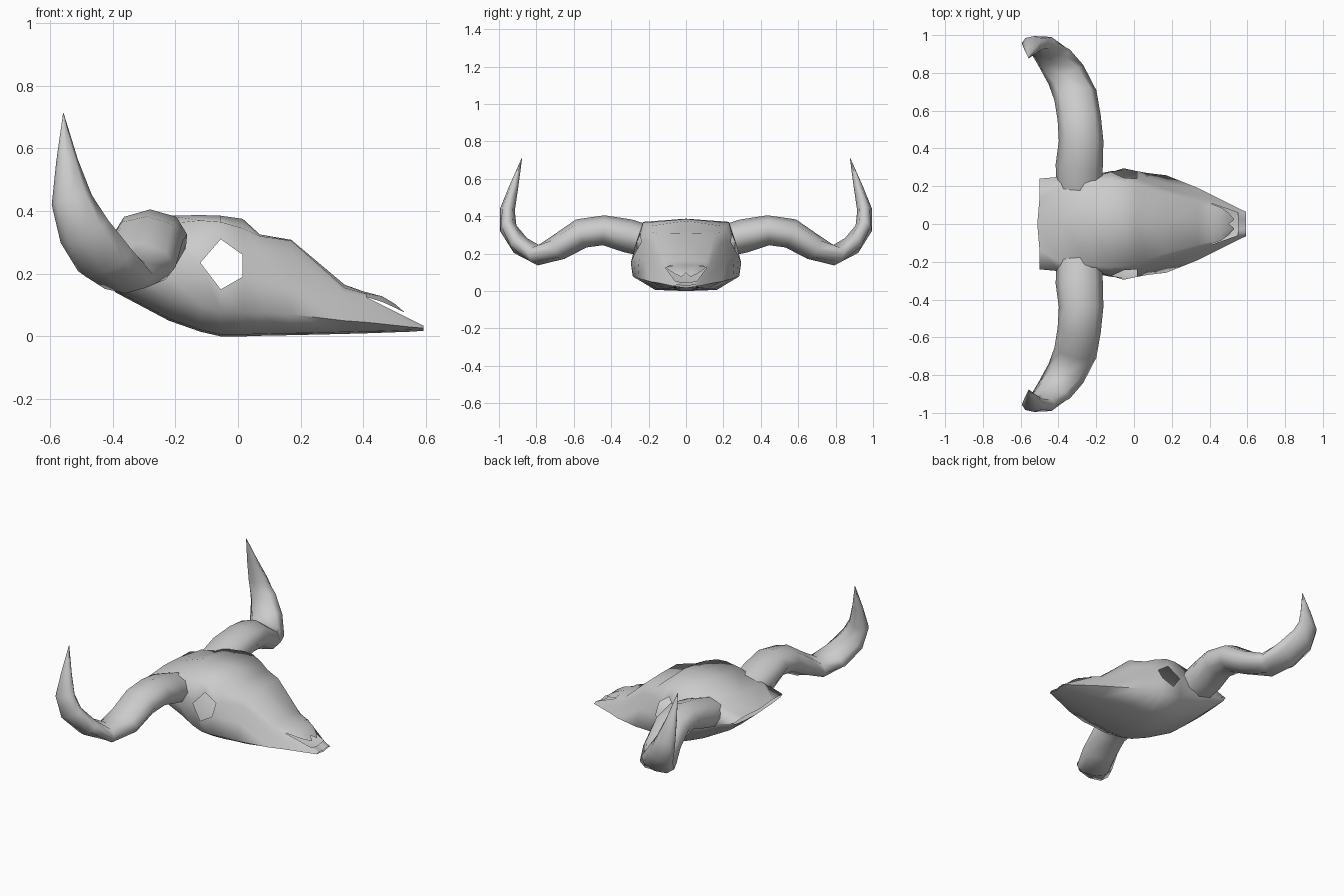
import bpy, bmesh, math
from mathutils import Vector


def loft(name, rows, skip=lambda i, j: False, angle=80):
    """Skin rows of points into a +y half, mirrored across y = 0."""
    bm = bmesh.new()
    grid = [[bm.verts.new(p) for p in row] for row in rows]
    for i in range(len(grid) - 1):
        for j in range(len(grid[0]) - 1):
            if not skip(i, j):
                bm.faces.new((grid[i][j], grid[i + 1][j],
                              grid[i + 1][j + 1], grid[i][j + 1]))
    bmesh.ops.remove_doubles(bm, verts=bm.verts[:], dist=0.0005)
    loose = [v for v in bm.verts if not v.link_faces]
    bmesh.ops.delete(bm, geom=loose, context='VERTS')
    mesh = bpy.data.meshes.new(name)
    bm.to_mesh(mesh)
    bm.free()
    obj = bpy.data.objects.new(name, mesh)
    bpy.context.collection.objects.link(obj)
    bpy.ops.object.select_all(action='DESELECT')
    obj.select_set(True)
    bpy.context.view_layer.objects.active = obj
    bpy.ops.object.shade_smooth_by_angle(angle=math.radians(angle))
    mod = obj.modifiers.new("mirror", 'MIRROR')
    mod.use_axis = (False, True, False)
    return obj


# Skull sections: x, top z, shoulder y z, socket top y z, socket bottom y z,
# cheek y z, bottom z
sections = [
    (-.50, .265, .14, .265, .24, .262, .24, .26, .22, .25, .235),
    (-.39, .325, .20, .32, .25, .29, .25, .23, .22, .18, .14),
    (-.22, .385, .22, .36, .25, .31, .26, .19, .24, .12, .05),
    (-.12, .387, .23, .37, .275, .235, .275, .235, .28, .10, .015),
    (-.055, .385, .23, .365, .245, .31, .295, .15, .285, .08, 0),
    (.015, .375, .21, .345, .24, .26, .28, .19, .28, .075, 0),
    (.07, .325, .19, .32, .22, .27, .25, .18, .27, .075, .002),
    (.17, .308, .155, .305, .185, .25, .215, .16, .258, .07, .004),
    (.34, .165, .11, .155, .13, .14, .155, .11, .19, .05, .008),
    (.41, .14, .09, .135, .11, .125, .13, .09, .155, .045, .01),
    (.55, .045, .03, .048, .06, .055, .07, .046, .085, .03, .015),
    (.592, .026, .02, .03, .045, .034, .055, .03, .065, .026, .018),
]
rows = []
for x, zt, sy, sz, hy, hz, ly, lz, cy, cz, zb in sections:
    rows.append([(x - (.012 if x == -.50 else 0), 0, zt), (x, sy, sz),
                 (x, hy, hz), (x, ly, lz), (x, cy, cz),
                 (x, cy * .58, zb + .006), (x, 0, zb)])

# Open the eye sockets and the nasal cavity
loft("skull", rows,
     skip=lambda i, j: (j == 2 and i in (3, 4)) or (j < 2 and i == 9))

# Nasal bones overhanging the cavity, split at the tip
loft("nasal_bones", [
    [(.405, 0, .142), (.405, .06, .138), (.405, .108, .127)],
    [(.46, 0, .122), (.46, .045, .128), (.46, .088, .110)],
    [(.50, 0, .098), (.50, .035, .104), (.50, .06, .092)],
    [(.505, .003, .094), (.53, .022, .078), (.53, .026, .077)],
])

# Horn path: x, y, z, half width, half thickness
path = [
    (-.29, .20, .265, .12, .085), (-.29, .31, .295, .125, .09),
    (-.28, .44, .325, .118, .08), (-.29, .56, .308, .115, .08),
    (-.31, .68, .235, .115, .07), (-.36, .79, .192, .105, .055),
    (-.425, .885, .243, .10, .053), (-.49, .95, .335, .085, .046),
    (-.53, .955, .435, .066, .040), (-.545, .92, .56, .035, .024),
    (-.557, .877, .712, .001, .001),
]
pts = [Vector(p[:3]) for p in path]
rows = []
for k, (p, spec) in enumerate(zip(pts, path)):
    t = (pts[min(k + 1, len(pts) - 1)] - pts[max(k - 1, 0)]).normalized()
    u = Vector((1, 0, 0))
    u = (u - t * u.dot(t)).normalized()
    v = u.cross(t)
    rows.append([p + u * spec[3] * math.cos(a) + v * spec[4] * math.sin(a)
                 for a in (math.tau * (n % 8) / 8 for n in range(9))])
loft("horns", rows)
